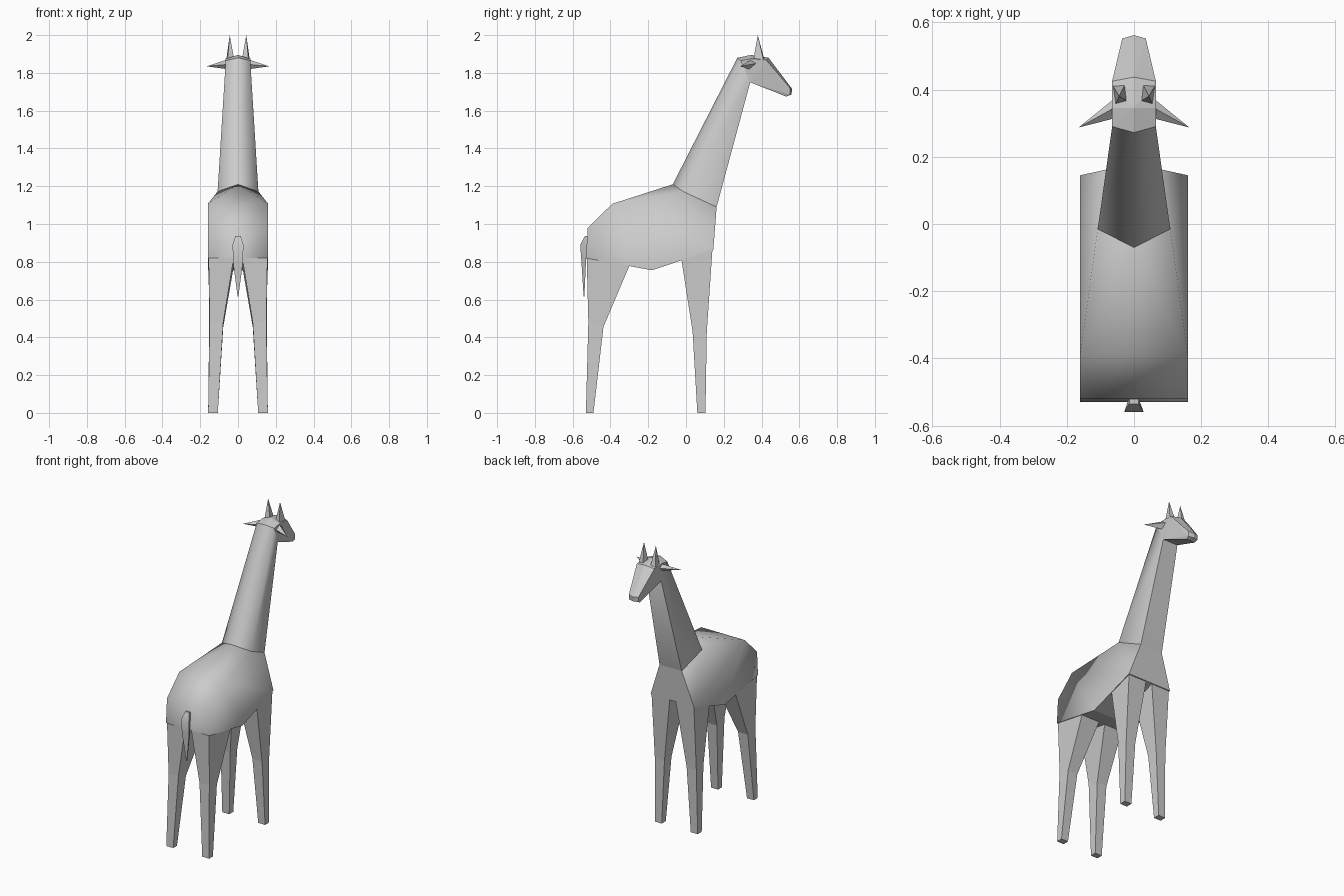
import bpy, bmesh, math

if "Cube" in bpy.data.objects:
    bpy.data.objects.remove(bpy.data.objects["Cube"])


def finish(bm, name, angle=None):
    bmesh.ops.recalc_face_normals(bm, faces=bm.faces[:])
    me = bpy.data.meshes.new(name)
    bm.to_mesh(me)
    bm.free()
    ob = bpy.data.objects.new(name, me)
    bpy.context.collection.objects.link(ob)
    if angle:
        bpy.ops.object.select_all(action='DESELECT')
        ob.select_set(True)
        bpy.context.view_layer.objects.active = ob
        bpy.ops.object.shade_smooth_by_angle(angle=math.radians(angle))
    return ob


def hull(pts, symmetric=True):
    """Convex solid from a few corner points, reflected over x = 0."""
    all_pts = set(pts)
    if symmetric:
        all_pts |= {(-x, y, z) for x, y, z in pts if x}
    bm = bmesh.new()
    for p in sorted(all_pts):
        bm.verts.new(p)
    bmesh.ops.convex_hull(bm, input=bm.verts[:])
    bmesh.ops.dissolve_limit(bm, angle_limit=math.radians(1),
                             verts=bm.verts[:], edges=bm.edges[:])
    return bm


def loft(rings):
    """Skin closed rings of equal size and cap both ends."""
    bm = bmesh.new()
    vs = [[bm.verts.new(p) for p in r] for r in rings]
    n = len(vs[0])
    for a, b in zip(vs, vs[1:]):
        for i in range(n):
            j = (i + 1) % n
            bm.faces.new((a[i], a[j], b[j], b[i]))
    bm.faces.new(vs[0])
    bm.faces.new(vs[-1])
    return bm


def mirror(ob):
    m = ob.modifiers.new("mirror", 'MIRROR')
    m.use_axis = (True, False, False)
    m.use_mirror_merge = False


# Body: rump, flanks, chest and belly
bm = hull([(.16, -.53, .82), (.16, -.52, .98), (.16, -.39, 1.107),
           (.16, .145, .865), (.16, -.18, .755),
           (0, -.07, 1.21), (.108, -.015, 1.172), (.082, .162, 1.09)])
for f in bm.faces:
    f.smooth = True
for e in bm.edges:
    if all(v.co.y > .1 for v in e.verts) or all(v.co.z < .9 for v in e.verts):
        e.smooth = False
finish(bm, "body")


# Neck: five-sided taper with the ridge at the back
def neck_ring(back, side, front):
    (sx, sy, sz), (fx, fy, fz) = side, front
    return [(0, *back), (sx, sy, sz), (fx, fy, fz), (-fx, fy, fz), (-sx, sy, sz)]


finish(loft([neck_ring((-.07, 1.21), (.108, -.015, 1.172), (.082, .162, 1.09)),
             neck_ring((.272, 1.88), (.065, .29, 1.865), (.055, .34, 1.75))]),
       "neck", 75)

# Head
finish(hull([(0, .272, 1.88), (.065, .29, 1.865), (0, .345, 1.895),
             (.065, .345, 1.875), (0, .437, 1.88), (.065, .425, 1.868),
             (0, .562, 1.715), (.035, .552, 1.718),
             (0, .558, 1.685), (.035, .55, 1.685), (.03, .53, 1.675),
             (.055, .34, 1.75)]), "head")

# Horns
mirror(finish(hull([(.02, .365, 1.87), (.055, .357, 1.87), (.062, .41, 1.87),
                    (.027, .415, 1.87), (.044, .38, 2.0)], False), "horns"))

# Ears
mirror(finish(hull([(.055, .315, 1.845), (.06, .345, 1.87), (.06, .372, 1.85),
                    (.06, .335, 1.82), (.165, .287, 1.835)], False), "ears"))


# Legs: box rings given as inner x, outer x, rear y, front y, rear z, front z
def leg(name, sections):
    mirror(finish(loft([[(a, r, zr), (b, r, zr), (b, f, zf), (a, f, zf)]
                        for a, b, r, f, zr, zf in sections]), name))


leg("front_legs", [(.02, .156, -.027, .141, .83, .88),
                   (.082, .153, .035, .11, .43, .43),
                   (.107, .158, .06, .103, 0, 0)])
leg("hind_legs", [(.02, .156, -.526, -.295, .835, .79),
                  (.078, .15, -.517, -.437, .48, .455),
                  (.107, .158, -.53, -.49, 0, 0)])

# Tail
finish(loft([[(-a, r, z), (a, r, z), (b, f, z), (-b, f, z)]
             for a, b, r, f, z in [(.014, .014, -.535, -.515, .937),
                                   (.029, .016, -.56, -.525, .89),
                                   (.025, .016, -.553, -.53, .79),
                                   (.002, .002, -.542, -.538, .615)]]),
       "tail", 50)
